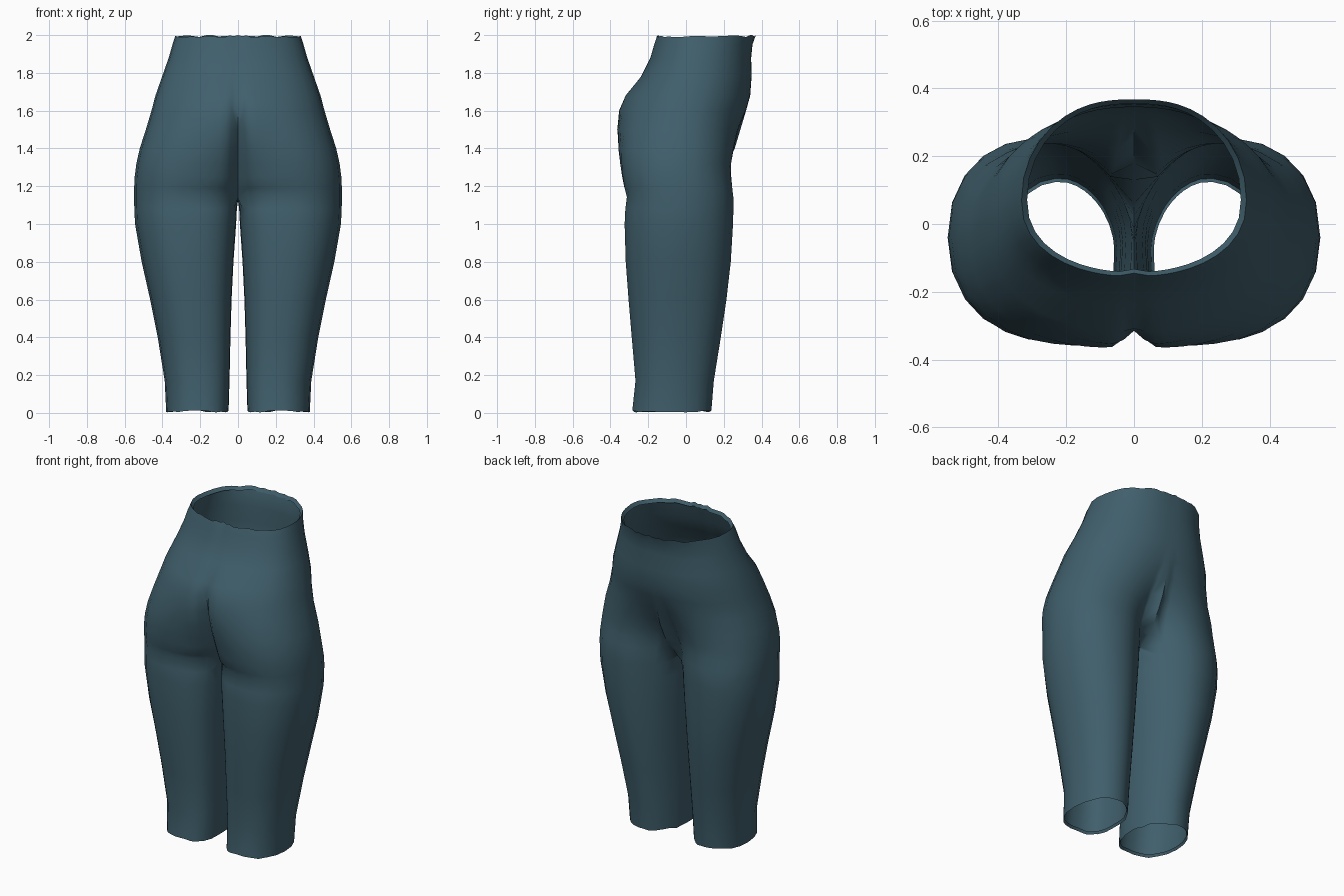
import bpy, bmesh, math, random

random.seed(4)
cube = bpy.data.objects.get("Cube")
if cube:
    bpy.data.objects.remove(cube)

OUT = 24   # steps around the outside of one half
INN = 6    # steps along the inner thigh

# Leg levels: z, inner x, outer x, front y, back y, widest y
LEG = [
    (0, .05, .38, -.285, .135, -.075),
    (.17, .045, .388, -.268, .148, -.07),
    (.4, .04, .425, -.288, .185, -.06),
    (.6, .034, .465, -.305, .215, -.05),
    (.8, .024, .51, -.32, .238, -.045),
    (1, .01, .545, -.326, .25, -.04),
    (1.08, .006, .549, -.322, .252, -.04),
    (1.14, 0, .55, -.316, .252, -.04),
]

# Torso levels: z, half width, front y, back y, widest y, front seam y, back seam y
TORSO = [
    (1.19, .55, -.33, .25, -.04, -.19, .13),
    (1.25, .547, -.347, .25, -.045, -.215, .18),
    (1.32, .538, -.364, .255, -.045, -.24, .22),
    (1.4, .52, -.377, .275, -.04, -.27, .258),
    (1.5, .488, -.377, .295, -.03, -.295, .288),
    (1.6, .458, -.357, .325, -.01, -.315, .318),
    (1.68, .437, -.322, .345, .01, -.308, .34),
    (1.78, .402, -.24, .35, .03, -.238, .347),
    (1.88, .367, -.19, .35, .05, -.188, .345),
    (1.95, .347, -.17, .36, .06, -.166, .352),
    (2, .332, -.155, .378, .07, -.145, .368),
]


def power(v, n):
    """Signed power that squares off an ellipse."""
    return math.copysign(abs(v) ** (2 / n), v)


def spread(i):
    """Fraction along the outer arc, with points gathered near the seams."""
    t = i / OUT
    return t - .55 * math.sin(math.tau * t) / math.tau


def leg_ring(z, x_in, x_out, front, back, mid):
    """Closed ring: outer arc from front to back, then the inner thigh."""
    gap = math.radians(35)
    angles = [gap + (math.tau - 2 * gap) * spread(i) for i in range(OUT + 1)]
    angles += [-gap + 2 * gap * i / INN for i in range(1, INN)]
    cx, r = (x_in + x_out) / 2, (x_out - x_in) / 2
    pts = []
    for a in angles:
        c, s = math.cos(a), math.sin(a)
        # Square inner front, slanted inner back, round outside
        n = 2.2 if c < 0 else 2.7 if s > 0 else 1.8
        depth = mid - front if s > 0 else back - mid
        pts.append([cx - r * power(c, n), mid - depth * power(s, n), z])
    return pts


def torso_ring(z, w, front, back, mid, seam_front, seam_back):
    """Open half ring, blending from two thighs into one pinched oval."""
    thigh = leg_ring(z, 0, w, front, back, mid)
    blend = min(1, max(0, (1.56 - z) / .4))
    pts = []
    for i in range(OUT + 1):
        a = math.pi * spread(i)
        x = w * power(math.sin(a), 2.1)
        c = math.cos(a)
        if c > 0:
            y = mid - (mid - front) * power(c, 2.3)
            y += (seam_front - front) * math.exp(-(x / .03) ** 2)
        else:
            y = mid - (back - mid) * power(c, 2.1)
            y += (seam_back - back) * math.exp(-(x / .13) ** 2)
        pts.append([x + (thigh[i][0] - x) * blend, y + (thigh[i][1] - y) * blend, z])
    pts[0] = [0, seam_front, z]
    pts[-1] = [0, seam_back, z]
    return pts


def rolled(pts, cx, cy, dz):
    """Copy of a rim ring turned inward to form a hem."""
    return [[cx + (x - cx) * .95, cy + (y - cy) * .95, z + dz] for x, y, z in pts]


legs = [leg_ring(*row) for row in LEG]
torso = [torso_ring(*row) for row in TORSO]

# Crotch seam: pull the inner arc of the top leg ring onto the centre
top = legs[-1]
for i in [0] + list(range(OUT, OUT + INN)):
    top[i][0] = 0
top[0][1], top[OUT][1] = -.165, .06
for k in range(1, INN):
    t = k / INN
    top[OUT + k][1] = .06 - .225 * t
    top[OUT + k][2] = 1.14 - .015 * math.sin(math.pi * t)

# Fold under the seat, fading towards the hip
for p in top[1:OUT // 2]:
    fade = max(0, 1 - p[0] / .35)
    p[1] += .016 * fade
    p[2] += .03 * fade

# Uneven rims and hems
for p in legs[0]:
    p[2] += random.uniform(.002, .014)
for p in torso[-1][1:-1]:
    p[2] -= random.uniform(0, .012)
legs.insert(0, rolled(legs[0], .215, -.075, .015))
torso.append(rolled(torso[-1], 0, .1, -.02))

# Build the left half
bm = bmesh.new()
leg_v = [[bm.verts.new(p) for p in ring] for ring in legs]
torso_v = [[bm.verts.new(p) for p in ring] for ring in torso]


def bridge(low, high, closed):
    n = len(low)
    for i in range(n if closed else n - 1):
        j = (i + 1) % n
        bm.faces.new((low[i], low[j], high[j], high[i]))


for low, high in zip(leg_v, leg_v[1:]):
    bridge(low, high, True)
rows = [leg_v[-1][:OUT + 1]] + torso_v
for low, high in zip(rows, rows[1:]):
    bridge(low, high, False)

# Mirror to the right half and weld the seam
copy = bmesh.ops.duplicate(bm, geom=bm.verts[:] + bm.edges[:] + bm.faces[:])["geom"]
for v in copy:
    if isinstance(v, bmesh.types.BMVert):
        v.co.x = -v.co.x
bmesh.ops.reverse_faces(bm, faces=[f for f in copy if isinstance(f, bmesh.types.BMFace)])
seam = [v for v in bm.verts if abs(v.co.x) < 1e-5]
bmesh.ops.remove_doubles(bm, verts=seam, dist=1e-4)
bmesh.ops.recalc_face_normals(bm, faces=bm.faces[:])
# Keep the outside facing out
outer = max(bm.faces, key=lambda f: f.calc_center_median().x)
if outer.normal.x < 0:
    bmesh.ops.reverse_faces(bm, faces=bm.faces[:])

mesh = bpy.data.meshes.new("leggings")
bm.to_mesh(mesh)
bm.free()
leggings = bpy.data.objects.new("leggings", mesh)
bpy.context.collection.objects.link(leggings)

# Slate teal cloth
cloth = bpy.data.materials.new("slate_teal_cloth")
cloth.use_nodes = True
colour = (.051, .114, .149, 1)
cloth.diffuse_color = colour
bsdf = cloth.node_tree.nodes["Principled BSDF"]
bsdf.inputs["Base Color"].default_value = colour
bsdf.inputs["Roughness"].default_value = .8
mesh.materials.append(cloth)

bpy.context.view_layer.objects.active = leggings
leggings.select_set(True)
bpy.ops.object.shade_smooth_by_angle(angle=math.radians(60))
